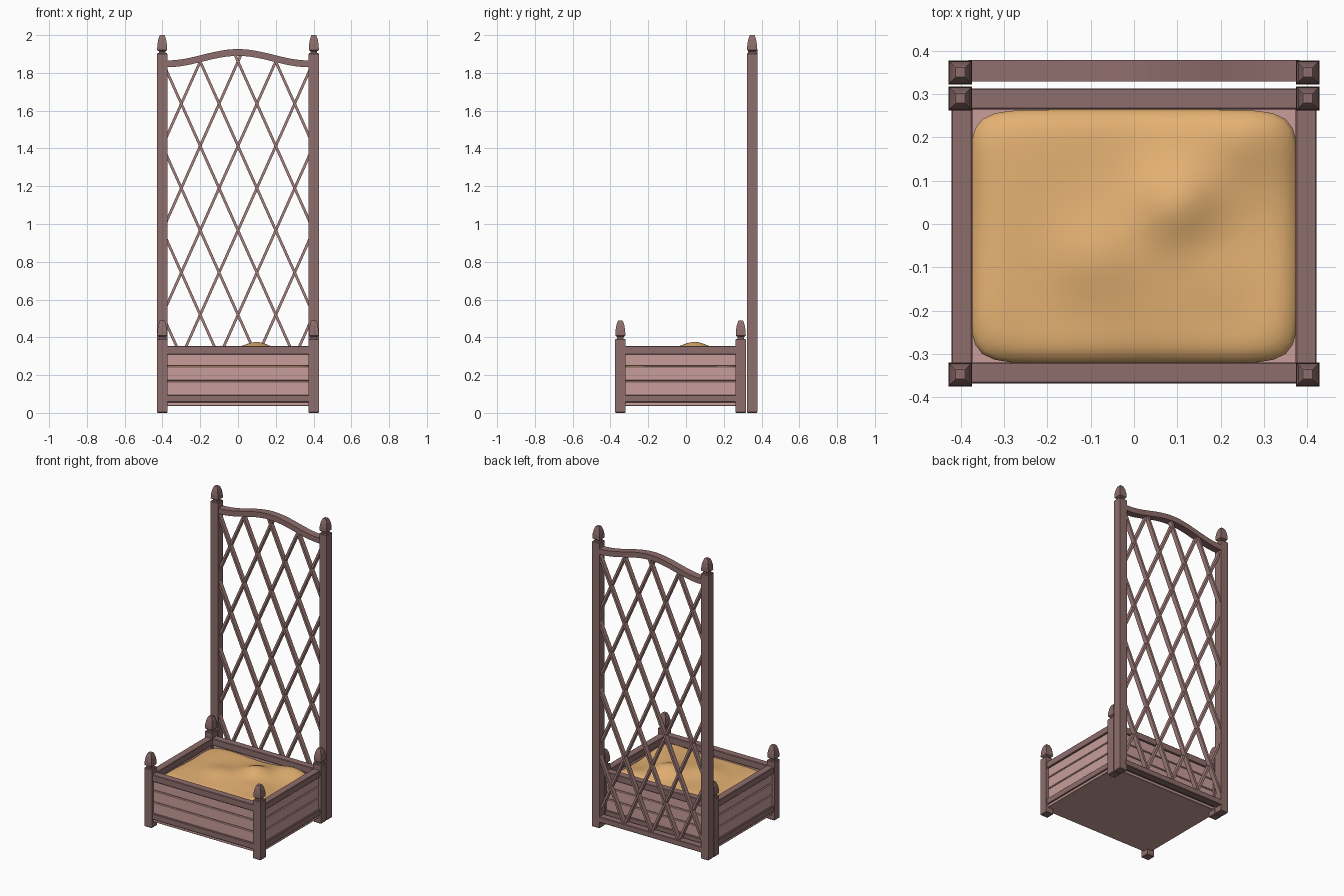
import bpy, bmesh, math
from mathutils import Matrix, Vector

if "Cube" in bpy.data.objects:
    bpy.data.objects.remove(bpy.data.objects["Cube"])


def material(name, rgb):
    m = bpy.data.materials.new(name)
    m.diffuse_color = (*rgb, 1)
    m.use_nodes = True
    m.node_tree.nodes["Principled BSDF"].inputs["Base Color"].default_value = m.diffuse_color
    return m


FRAME = material("dark_wood", (0.27, 0.155, 0.15))
SLAT = material("slat_wood", (0.38, 0.22, 0.21))
PLANK = material("light_wood", (0.58, 0.34, 0.32))
SOIL = material("soil", (0.78, 0.44, 0.17))


def finish(name, bm, mat):
    bmesh.ops.recalc_face_normals(bm, faces=bm.faces)
    me = bpy.data.meshes.new(name)
    bm.to_mesh(me)
    bm.free()
    ob = bpy.data.objects.new(name, me)
    bpy.context.collection.objects.link(ob)
    me.materials.append(mat)
    return ob


def bevel(ob, width):
    mod = ob.modifiers.new("bevel", 'BEVEL')
    mod.width = width
    mod.segments = 1


def box(name, x, y, z, mat, bev=0.003):
    bm = bmesh.new()
    size = [b - a for a, b in (x, y, z)]
    mid = [(a + b) / 2 for a, b in (x, y, z)]
    bmesh.ops.create_cube(bm, size=1, matrix=Matrix.Translation(mid) @ Matrix.Diagonal((*size, 1)))
    ob = finish(name, bm, mat)
    if bev:
        bevel(ob, bev)
    return ob


def loft(bm, rings, cap_start=True):
    rows = [[bm.verts.new(p) for p in r] for r in rings]
    n = len(rows[0])
    for a, b in zip(rows, rows[1:]):
        for i in range(n):
            bm.faces.new((a[i], a[(i + 1) % n], b[(i + 1) % n], b[i]))
    if cap_start:
        bm.faces.new(rows[0])
    bm.faces.new(rows[-1])


def post(name, x, y, h):
    # square post with a necked, tapering finial
    prof = [(0.0245, 0), (0.0275, 0.004), (0.0275, h - 0.004), (0.0245, h), (0.017, h),
            (0.017, h + 0.010), (0.0265, h + 0.017), (0.0255, h + 0.045),
            (0.021, h + 0.072), (0.0135, h + 0.094), (0.011, h + 0.097)]
    bm = bmesh.new()
    loft(bm, [[(x + s * r, y + t * r, z) for s, t in ((-1, -1), (1, -1), (1, 1), (-1, 1))]
              for r, z in prof])
    finish(name, bm, FRAME)


# posts
PX = 0.4015
for s, side in ((-1, "left"), (1, "right")):
    post(side + "_front_post", s * PX, -0.3475, 0.392)
    post(side + "_back_post", s * PX, 0.290, 0.392)
    post(side + "_trellis_post", s * PX, 0.350, 1.904)

# planter rails and wall planks
PLANKS = [(0.09, 0.168), (0.170, 0.246), (0.248, 0.318)]
LEVELS = {"top": (0.31, 0.355), "bottom": (0.056, 0.096)}
for s, side in ((-1, "left"), (1, "right")):
    for lv, z in LEVELS.items():
        box(f"{side}_{lv}_rail", sorted((s * 0.373, s * 0.422)), (-0.33, 0.275), z, FRAME)
    for i, z in enumerate(PLANKS):
        box(f"{side}_plank_{i}", sorted((s * 0.384, s * 0.411)), (-0.33, 0.275), z, PLANK, 0.004)
for side, yc in (("front", -0.344), ("back", 0.289)):
    for lv, z in LEVELS.items():
        box(f"{side}_{lv}_rail", (-0.385, 0.385), (yc - 0.0245, yc + 0.0245), z, FRAME)
    for i, z in enumerate(PLANKS):
        box(f"{side}_plank_{i}", (-0.385, 0.385), (yc - 0.0135, yc + 0.0135), z, PLANK, 0.004)
box("floor", (-0.415, 0.415), (-0.36, 0.305), (0.037, 0.057), PLANK)

# trellis rails
TY = 0.354


def arch(x):
    return 1.848 + 0.03 * (1 + math.cos(math.pi * x / 0.375))


bm = bmesh.new()
xs = [-0.378 + 0.756 * i / 24 for i in range(25)]
loft(bm, [[(x, TY + a * 0.0245, arch(x) + b * 0.018)
           for a, b in ((-1, -1), (1, -1), (1, 1), (-1, 1))] for x in xs])
finish("trellis_arch_rail", bm, FRAME)
box("trellis_bottom_rail", (-0.385, 0.385), (TY - 0.0245, TY + 0.0245), (0.04, 0.078), FRAME)

# diagonal lattice slats, clipped to the trellis opening
SLOPE = 2.235
for s, tag in ((1, "rising"), (-1, "falling")):
    bm = bmesh.new()
    for k in range(-4, 5):
        pts = []
        for i in range(601):
            x = -0.385 + 0.77 * i / 600
            z = 0.966 + s * SLOPE * (x - 0.2 * k)
            if 0.065 < z < arch(x) - 0.006:
                pts.append(Vector((x, TY + s * 0.006, z)))
        if len(pts) < 20:
            continue
        d = pts[-1] - pts[0]
        rot = d.to_track_quat('Z', 'Y').to_matrix().to_4x4()
        bmesh.ops.create_cube(bm, size=1, matrix=Matrix.Translation((pts[0] + pts[-1]) / 2) @ rot
                              @ Matrix.Diagonal((0.030, 0.014, d.length, 1)))
    # keep slat width in the trellis plane
    finish("lattice_" + tag, bm, SLAT)


# soil with soft mounds and rounded corners
def soil_z(x, y, r):
    z = 0.331 + 0.006 * math.sin(9 * x + 2) * math.cos(11 * y) + 0.004 * math.sin(15 * x - 9 * y)
    for cx, cy, h, w in ((0.1, 0.05, 0.04, 0.09), (-0.1, -0.08, 0.022, 0.10),
                         (0.2, -0.12, 0.012, 0.09), (0.25, 0.2, 0.012, 0.08)):
        z += h * math.exp(-((x - cx) ** 2 + (y - cy) ** 2) / w ** 2)
    return z - 0.035 * r ** 14


rings = []
N = 96
for r in [1.0001] + [1 - 0.97 * (i / 22) ** 1.2 for i in range(23)]:
    ring = []
    for i in range(N):
        a = 2 * math.pi * i / N
        c, sn = math.cos(a), math.sin(a)
        q = (abs(c) ** 9 + abs(sn) ** 9) ** (-1 / 9)
        x, y = 0.378 * r * c * q, -0.029 + 0.293 * r * sn * q
        ring.append((x, y, 0.05 if r > 1 else soil_z(x, y, r)))
    rings.append(ring)
bm = bmesh.new()
loft(bm, rings)
soil = finish("soil", bm, SOIL)
bpy.context.view_layer.objects.active = soil
soil.select_set(True)
bpy.ops.object.shade_smooth_by_angle(angle=math.radians(50))
